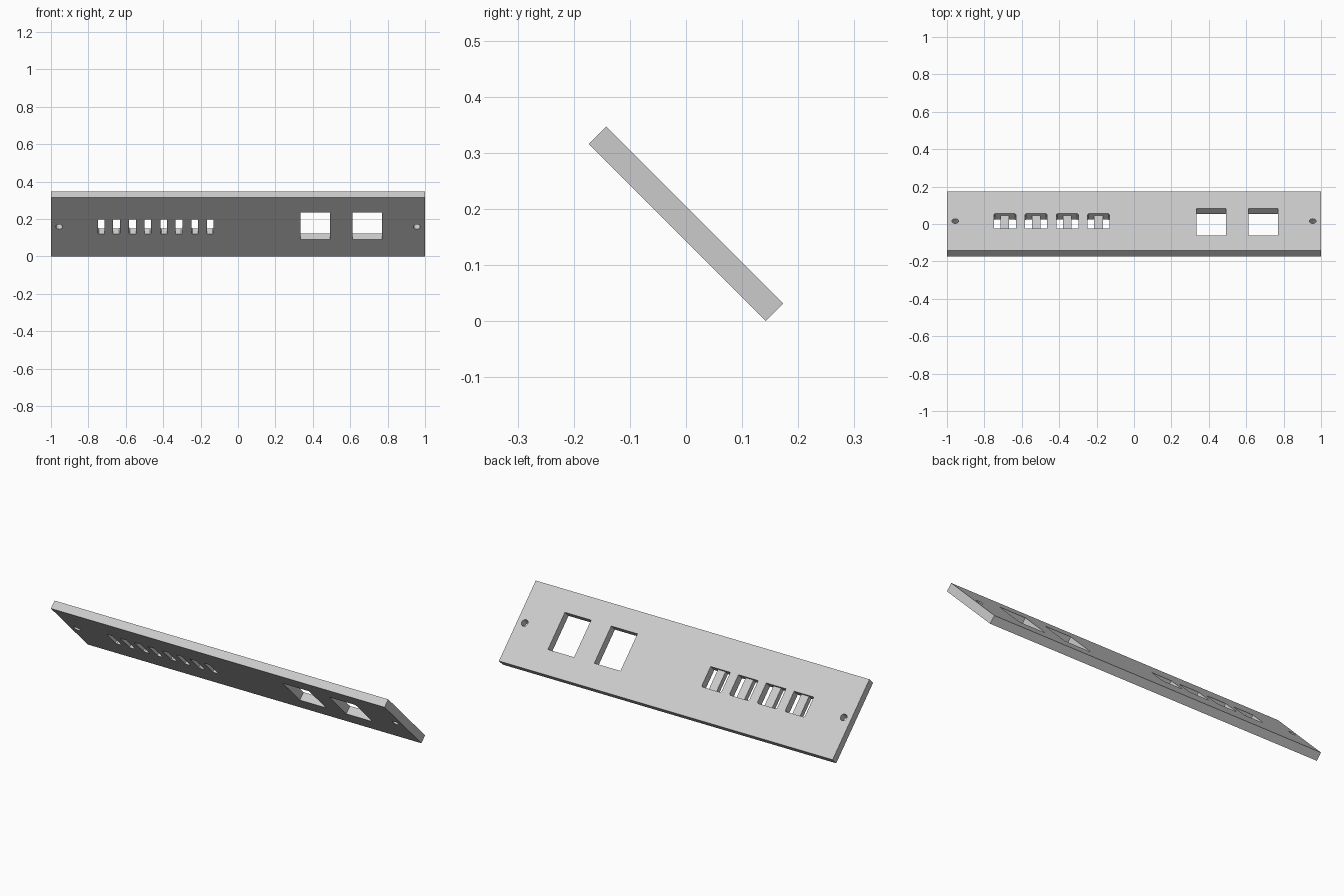
import bpy, bmesh
from math import cos, sin, tau, radians
from mathutils import Matrix

cube = bpy.data.objects.get("Cube")
if cube:
    bpy.data.objects.remove(cube, do_unlink=True)

grey = bpy.data.materials.new("light_grey")
grey.use_nodes = True
colour = (0.6, 0.6, 0.6, 1)
grey.diffuse_color = colour
grey.node_tree.nodes["Principled BSDF"].inputs["Base Color"].default_value = colour

LENGTH, WIDTH, THICK = 2.0, 0.446, 0.044
TILT = Matrix.Translation((0, 0, 0.1735)) @ Matrix.Rotation(radians(-45), 4, "X")


def prism(bm, outline, low, high):
    """Extrude a flat outline from low to high along the plate normal."""
    base = bm.faces.new([bm.verts.new((x, y, low)) for x, y in outline])
    top = bmesh.ops.extrude_face_region(bm, geom=[base])["geom"]
    verts = [v for v in top if isinstance(v, bmesh.types.BMVert)]
    bmesh.ops.translate(bm, verts=verts, vec=(0, 0, high - low))


def rectangle(cx, cy, w, h, chamfer=0):
    """Rectangle whose two corners on the lower side may be chamfered."""
    l, r, b, t = cx - w / 2, cx + w / 2, cy - h / 2, cy + h / 2
    if not chamfer:
        return [(l, b), (r, b), (r, t), (l, t)]
    return [(l, b), (r, b), (r, t - chamfer), (r - chamfer, t),
            (l + chamfer, t), (l, t - chamfer)]


def circle(cx, radius, sides=24):
    return [(cx + radius * cos(tau * i / sides), radius * sin(tau * i / sides))
            for i in range(sides)]


def make_object(name, outlines, low, high):
    bm = bmesh.new()
    for outline in outlines:
        prism(bm, outline, low, high)
    bmesh.ops.recalc_face_normals(bm, faces=bm.faces)
    mesh = bpy.data.meshes.new(name)
    bm.to_mesh(mesh)
    bm.free()
    mesh.materials.append(grey)
    obj = bpy.data.objects.new(name, mesh)
    obj.matrix_world = TILT
    bpy.context.collection.objects.link(obj)
    return obj


# Tilted plate
plate = make_object("plate", [rectangle(0, 0, LENGTH, WIDTH)], -THICK / 2, THICK / 2)

# Openings: two windows, four small pockets, two screw holes
pockets = [-0.69 + i * 0.1667 for i in range(4)]
openings = [rectangle(x, -0.007, 0.157, 0.206) for x in (0.413, 0.691)]
openings += [rectangle(x, 0, 0.118, 0.112, 0.006) for x in pockets]
openings += [circle(x, 0.018) for x in (-0.956, 0.956)]
cutter = make_object("opening_cutter", openings, -THICK, THICK)
cutter.hide_render = True

cut = plate.modifiers.new("openings", "BOOLEAN")
cut.operation = "DIFFERENCE"
cut.solver = "EXACT"
cut.object = cutter
bpy.context.view_layer.objects.active = plate
plate.select_set(True)
bpy.ops.object.modifier_apply(modifier=cut.name)
bpy.data.objects.remove(cutter, do_unlink=True)

# Recessed bar splitting each pocket into two slots
for i, x in enumerate(pockets):
    make_object(f"pocket_bar_{i + 1}", [rectangle(x, 0, 0.046, 0.112)],
                -THICK / 2, THICK / 2 - 0.015)
